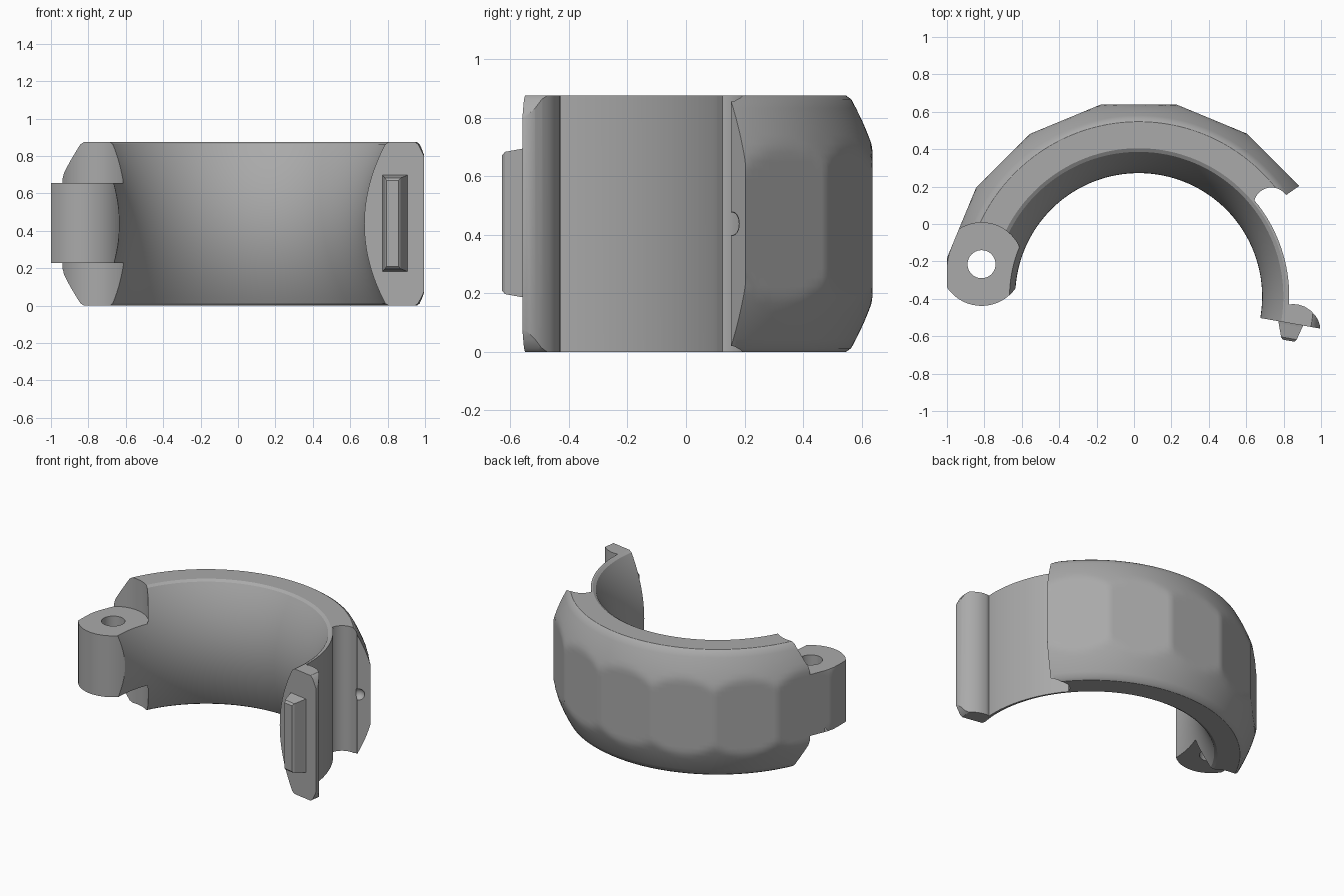
import bpy, bmesh, math
from mathutils import Vector

if "Cube" in bpy.data.objects:
    bpy.data.objects.remove(bpy.data.objects["Cube"])

CX, CY, H = 0.025, -0.388, 0.875     # ring centre and height
MID = H / 2
FLAT = 1.026                         # distance of the outer flats from the centre
END = -10                            # angle of the free end, degrees

grey = bpy.data.materials.new("grey")
grey.diffuse_color = (0.40, 0.40, 0.40, 1)
grey.use_nodes = True
grey.node_tree.nodes["Principled BSDF"].inputs["Base Color"].default_value = grey.diffuse_color


def polar(r, deg):
    a = math.radians(deg)
    return (CX + r * math.cos(a), CY + r * math.sin(a))


def make(name, bm):
    bmesh.ops.recalc_face_normals(bm, faces=bm.faces)
    me = bpy.data.meshes.new(name)
    bm.to_mesh(me)
    bm.free()
    ob = bpy.data.objects.new(name, me)
    bpy.context.collection.objects.link(ob)
    me.materials.append(grey)
    return ob


def prism(name, pts, z0, z1):
    bm = bmesh.new()
    lo = [bm.verts.new((x, y, z0)) for x, y in pts]
    hi = [bm.verts.new((x, y, z1)) for x, y in pts]
    n = len(pts)
    bm.faces.new(lo)
    bm.faces.new(hi)
    for i in range(n):
        bm.faces.new((lo[i], lo[(i + 1) % n], hi[(i + 1) % n], hi[i]))
    return make(name, bm)


def circle(x, y, r, n=64, a0=0, a1=360):
    full = a1 - a0 == 360
    steps = n if full else n - 1
    return [(x + r * math.cos(math.radians(a0 + (a1 - a0) * i / steps)),
             y + r * math.sin(math.radians(a0 + (a1 - a0) * i / steps))) for i in range(n)]


def ring(name, a0, a1):
    """Swept ring section: bulging bore, barrel outside cut by sixteen flats."""
    step = 22.5 / 16
    angles = [a0] + [k * step for k in range(-200, 200) if a0 + 0.2 < k * step < a1 - 0.2] + [a1]
    n = 28
    zs = [0.012 + (H - 0.024) * i / n for i in range(n + 1)]
    bore = [(0.66 + 0.12 * ((z - MID) / MID) ** 2, z) for z in zs]
    barrel = [(1.07 - 0.65 * (z - MID) ** 2, z) for z in zs]
    section = [(0.793, 0)] + bore + [(0.793, H), (0.935, H)] + barrel[::-1] + [(0.935, 0)]
    bm = bmesh.new()
    rows = []
    for a in angles:
        off = (a + 11.25) % 22.5 - 11.25
        limit = FLAT / math.cos(math.radians(off))
        rows.append([bm.verts.new((*polar(min(r, limit), a), z)) for r, z in section])
    m = len(section)
    for p, q in zip(rows, rows[1:]):
        for j in range(m):
            k = (j + 1) % m
            bm.faces.new((p[j], p[k], q[k], q[j]))
    bm.faces.new(rows[0])
    bm.faces.new(rows[-1])
    return make(name, bm)


def cut(ob, cutter, op='DIFFERENCE'):
    mod = ob.modifiers.new("cut", 'BOOLEAN')
    mod.operation, mod.solver, mod.object = op, 'EXACT', cutter
    dg = bpy.context.evaluated_depsgraph_get()
    me = bpy.data.meshes.new_from_object(ob.evaluated_get(dg))
    ob.modifiers.clear()
    ob.data = me
    bpy.data.objects.remove(cutter)


# Half-ring body with the thin arm and the round groove cut out on the right
PX, PY = -0.815, -0.215              # hinge pin position
body = ring("clamp_body", END, 167)
relief = [polar(0.805, -14 + i * 1.4) for i in range(38)]
relief += circle(0.735, 0.10, 0.095, 28, 165, 35)
relief += [polar(1.25, 34.6), polar(1.35, 10), polar(1.25, -14)]
cut(body, prism("arm_relief", relief, -0.1, 1))
# Round clearance behind the hinge
cut(body, prism("hinge_clearance", circle(PX, PY, 0.222, 96), -0.1, 1))
# Small dimple in the right end face
bm = bmesh.new()
bmesh.ops.create_uvsphere(bm, u_segments=20, v_segments=12, radius=0.04)
bmesh.ops.translate(bm, verts=bm.verts, vec=(*polar(0.965, 34.6), MID))
cut(body, make("dimple", bm))

# Hinge knuckle: the ring section trimmed to a round eye with a pin hole
knuckle = ring("hinge_knuckle", 148, 206)
cut(knuckle, prism("eye", circle(PX, PY, 0.2225, 96), 0.228, 0.657), 'INTERSECT')
cut(knuckle, prism("pin_hole", circle(PX, PY, 0.075, 40), 0, 1))

# Rounded foot on the end of the arm
foot = ring("end_foot", END, 9)
plan = [polar(0.78, END - 1), polar(0.987, END - 1), (0.995, -0.545), (0.985, -0.515), (0.97, -0.49),
        (0.945, -0.463), (0.915, -0.443), (0.88, -0.431), (0.85, -0.428), (0.82, -0.432), (0.80, -0.436)]
cut(foot, prism("foot_plan", plan, -0.1, 1), 'INTERSECT')

# Tapered locking tab on the foot
a = math.radians(END)
u, nrm = Vector((math.cos(a), math.sin(a), 0)), Vector((math.sin(a), -math.cos(a), 0))
bm = bmesh.new()
loops = []
for r0, r1, z0, z1, d in ((0.757, 0.897, 0.18, 0.70, -0.01), (0.762, 0.89, 0.185, 0.695, 0.01),
                          (0.787, 0.872, 0.197, 0.683, 0.08), (0.797, 0.862, 0.21, 0.67, 0.093)):
    loops.append([bm.verts.new(Vector((CX, CY, z)) + u * r + nrm * d)
                  for r, z in ((r0, z0), (r1, z0), (r1, z1), (r0, z1))])
for p, q in zip(loops, loops[1:]):
    for i in range(4):
        bm.faces.new((p[i], p[(i + 1) % 4], q[(i + 1) % 4], q[i]))
bm.faces.new(loops[0])
bm.faces.new(loops[-1])
tab = make("locking_tab", bm)

# Smooth the curved parts, keep real edges sharp
for ob in (body, knuckle, foot):
    bpy.ops.object.select_all(action='DESELECT')
    ob.select_set(True)
    bpy.context.view_layer.objects.active = ob
    bpy.ops.object.shade_smooth_by_angle(angle=math.radians(28))
